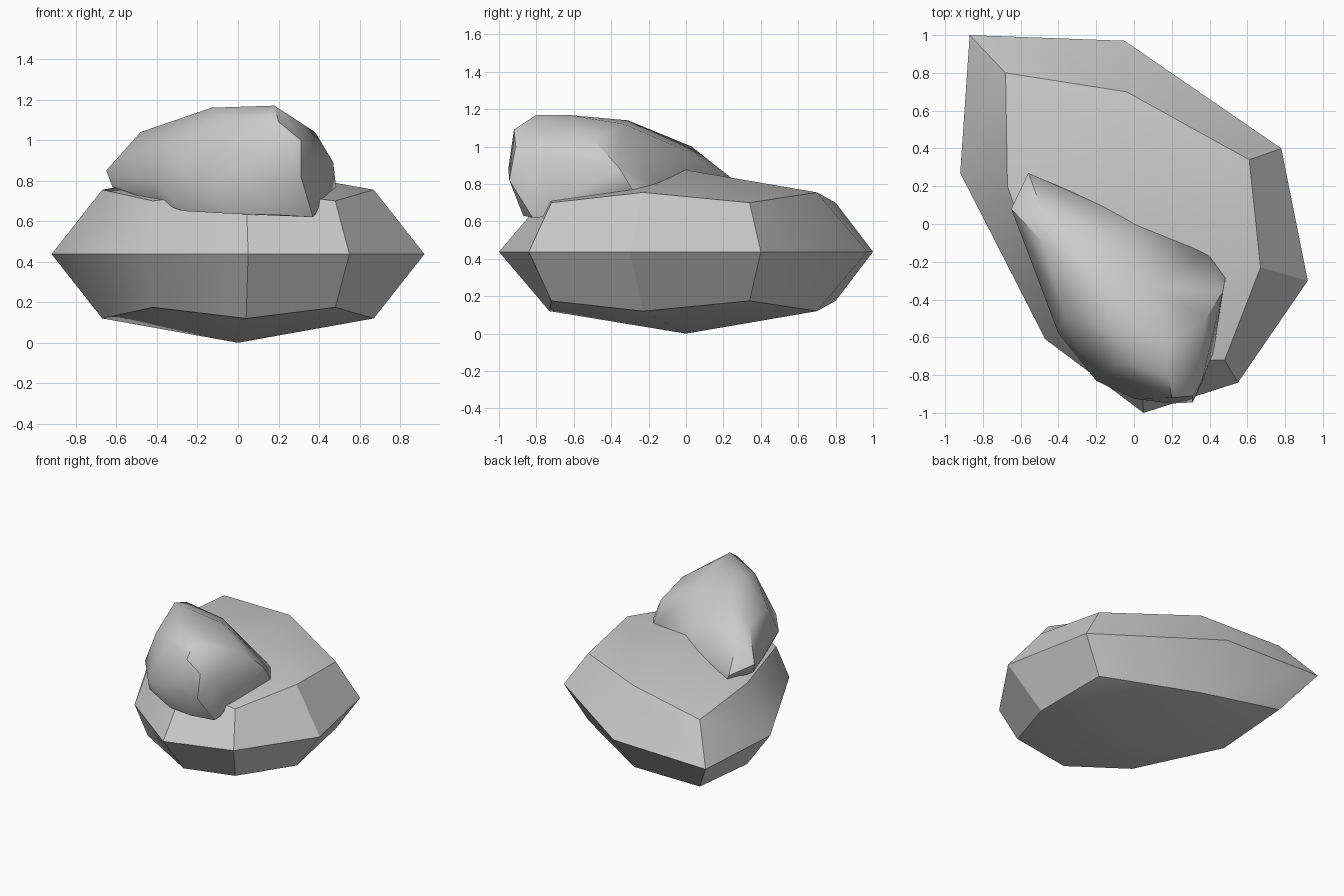
import bpy, bmesh
from math import radians


def finish(bm, name, angle):
    bmesh.ops.recalc_face_normals(bm, faces=bm.faces[:])
    me = bpy.data.meshes.new(name)
    bm.to_mesh(me)
    bm.free()
    ob = bpy.data.objects.new(name, me)
    bpy.context.collection.objects.link(ob)
    bpy.ops.object.select_all(action='DESELECT')
    ob.select_set(True)
    bpy.context.view_layer.objects.active = ob
    bpy.ops.object.shade_smooth_by_angle(angle=radians(angle))
    return ob


# Base rock: eight-sided gem, mirrored above and below its widest ring
MID = 0.4375
outer = [(-0.87, 1.0), (-0.05, 0.97), (0.78, 0.40), (0.92, -0.30),
         (0.55, -0.84), (0.05, -1.0), (-0.47, -0.61), (-0.92, 0.27)]
inner = [(-0.68, 0.80), (-0.04, 0.70), (0.61, 0.34), (0.67, -0.23),
         (0.48, -0.72), (0.04, -0.73), (-0.42, -0.52), (-0.67, 0.20)]
bm = bmesh.new()
waist = [bm.verts.new((x, y, MID)) for x, y in outer]
for side in (1, -1):
    ring = [bm.verts.new((x, y, MID + side * (0.3175 if i % 2 else 0.2625)))
            for i, (x, y) in enumerate(inner)]
    pole = bm.verts.new((0, 0, MID + side * MID))
    for i in range(8):
        j = (i + 1) % 8
        bm.faces.new((waist[i], waist[j], ring[j], ring[i]))
    for i in range(1, 8, 2):
        bm.faces.new((ring[i], ring[(i + 1) % 8], ring[(i + 2) % 8], pole))
finish(bm, "base_rock", 30)

# Upper rock: lopsided boulder wrapped around its main corners
corners = [
    # crown
    (0.18, -0.80, 1.17), (0.18, -0.64, 1.17), (-0.13, -0.55, 1.16),
    (-0.17, -0.31, 1.14), (0.10, -0.33, 1.12), (-0.08, -0.74, 1.10),
    # front face and its lower edge
    (0.20, -0.92, 1.09), (0.31, -0.91, 1.00), (0.31, -0.945, 0.82),
    (0.20, -0.95, 0.88), (0.0, -0.925, 0.83), (-0.20, -0.83, 0.78),
    # left end
    (-0.40, -0.58, 0.79), (-0.36, -0.50, 0.99), (-0.48, -0.10, 1.04),
    (-0.47, 0.03, 1.00), (-0.65, 0.08, 0.85), (-0.62, 0.05, 0.77),
    (-0.56, 0.27, 0.81), (-0.50, 0.22, 0.72),
    # right end and back
    (0.38, -0.50, 1.04), (0.36, -0.83, 0.95), (0.47, -0.36, 0.89),
    (0.485, -0.28, 0.76), (0.39, -0.14, 0.78), (0.0, 0.02, 0.85),
    (-0.10, -0.05, 1.00), (0.42, -0.68, 0.70),
    # underside
    (0.37, -0.82, 0.62), (0.20, -0.87, 0.63), (0.0, -0.85, 0.635),
    (-0.27, -0.71, 0.65), (-0.42, -0.40, 0.70), (0.35, -0.25, 0.65),
]
bm = bmesh.new()
for c in corners:
    bm.verts.new(c)
res = bmesh.ops.convex_hull(bm, input=bm.verts[:])
bmesh.ops.delete(bm, geom=[v for v in bm.verts if not v.link_faces],
                 context='VERTS')
finish(bm, "upper_rock", 38)
